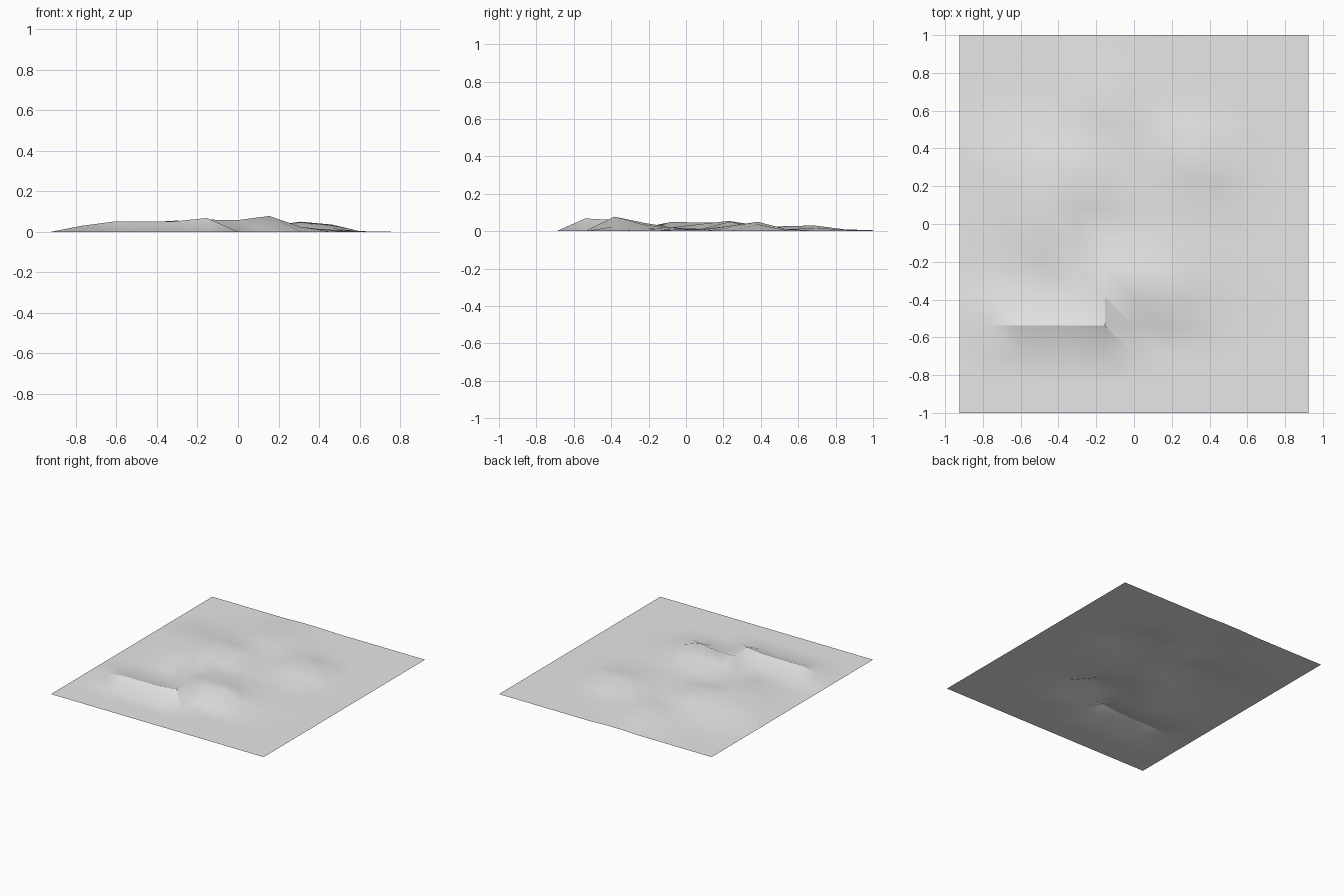
import bpy
import bmesh

cube = bpy.data.objects.get("Cube")
if cube:
    bpy.data.objects.remove(cube, do_unlink=True)

# Stone grey used by the whole ground sheet
stone = bpy.data.materials.new("stone_grey")
stone.use_nodes = True
grey = (0.8, 0.8, 0.8, 1.0)
stone.diffuse_color = grey
stone.node_tree.nodes["Principled BSDF"].inputs["Base Color"].default_value = grey

# Grid layout: square cells, flat unless a row below raises it
COLS, ROWS = 13, 14
CELL = 2 / (ROWS - 1)

# Hills and ridges: row -> (first raised column, heights in thousandths)
RELIEF = {
    3: (1, [30, 50, 50, 52, 68]),                       # front cliff
    4: (1, [5, 10, 10, 15, 60, 58, 78, 25, 6]),         # second cliff
    5: (2, [8, 16, 18, 45, 46, 36, 20, 10, 3]),
    6: (1, [5, 25, 50, 14, 20, 20, 15, 10, 5]),
    7: (1, [10, 30, 46, 38, 10, 12, 10, 10, 5]),
    8: (1, [20, 40, 46, 55, 50, 15, 20, 28, 18]),       # middle ridge
    9: (1, [20, 30, 30, 30, 15, 8, 28, 50, 36]),        # back hill
    10: (1, [5, 10, 10, 12, 28, 12, 10, 10, 5]),
    11: (3, [5, 15, 30, 18, 5]),
    12: (4, [6, 10, 8]),
    13: (5, [5, 5]),
}


def height(col, row):
    first, values = RELIEF.get(row, (0, []))
    k = col - first
    return values[k] / 1000 if 0 <= k < len(values) else 0.0


# Terrain sheet, every cell split along the same diagonal
bm = bmesh.new()
grid = [[bm.verts.new(((c - (COLS - 1) / 2) * CELL,
                       (r - (ROWS - 1) / 2) * CELL,
                       height(c, r)))
         for c in range(COLS)] for r in range(ROWS)]
for r in range(ROWS - 1):
    for c in range(COLS - 1):
        a, b = grid[r][c], grid[r][c + 1]
        d, e = grid[r + 1][c], grid[r + 1][c + 1]
        bm.faces.new((a, b, d))
        bm.faces.new((b, e, d))
mesh = bpy.data.meshes.new("terrain")
bm.to_mesh(mesh)
bm.free()
mesh.materials.append(stone)

terrain = bpy.data.objects.new("terrain", mesh)
bpy.context.collection.objects.link(terrain)

# Soft slopes with crisp cliff edges
bpy.ops.object.select_all(action="DESELECT")
terrain.select_set(True)
bpy.context.view_layer.objects.active = terrain
bpy.ops.object.shade_smooth_by_angle(angle=0.47)
